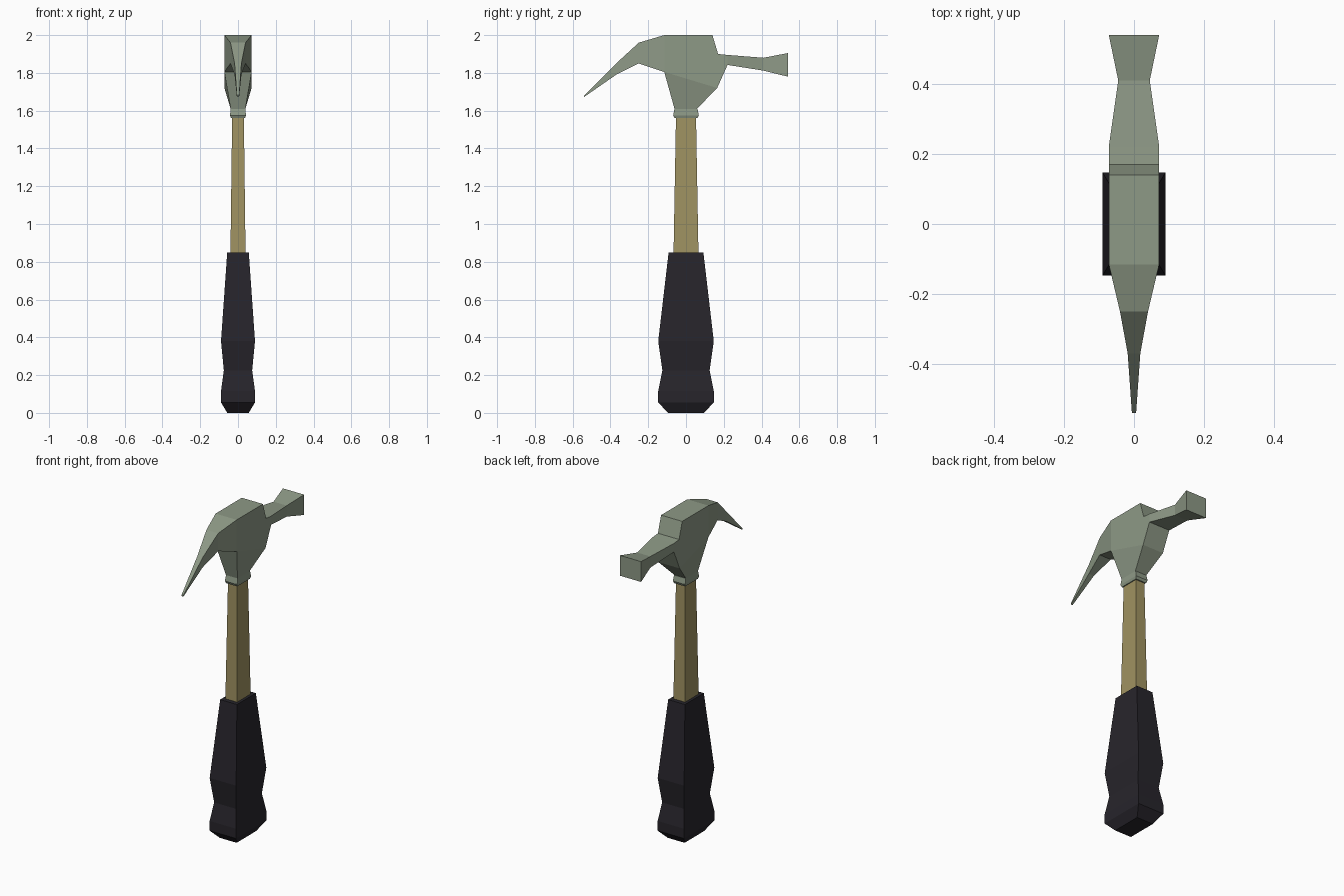
import bpy

if "Cube" in bpy.data.objects:
    bpy.data.objects.remove(bpy.data.objects["Cube"])


def material(name, rgb):
    m = bpy.data.materials.new(name)
    m.diffuse_color = (*rgb, 1)
    m.use_nodes = True
    m.node_tree.nodes["Principled BSDF"].inputs["Base Color"].default_value = m.diffuse_color
    return m


def make(name, verts, faces, mat):
    me = bpy.data.meshes.new(name)
    me.from_pydata(verts, [], faces)
    me.update()
    ob = bpy.data.objects.new(name, me)
    bpy.context.collection.objects.link(ob)
    me.materials.append(mat)
    return ob


def tower(name, sections, mat):
    """Stack of rectangles given as (z, half width x, half depth y)."""
    verts = [(sx * hx, sy * hy, z) for z, hx, hy in sections
             for sx, sy in ((-1, -1), (1, -1), (1, 1), (-1, 1))]
    top = 4 * (len(sections) - 1)
    faces = [(3, 2, 1, 0), (top, top + 1, top + 2, top + 3)]
    for r in range(0, top, 4):
        for i in range(4):
            j = (i + 1) % 4
            faces.append((r + i, r + j, r + j + 4, r + i + 4))
    return make(name, verts, faces, mat)


steel = material("steel", (0.27, 0.32, 0.24))
wood = material("wood", (0.35, 0.29, 0.12))
rubber = material("rubber", (0.02, 0.018, 0.024))

# Handle: rubber grip, wooden shaft and the collar under the head
tower("grip", [(0, .057, .095), (.055, .09, .147), (.115, .09, .147),
               (.225, .075, .125), (.38, .09, .147), (.85, .057, .092)], rubber)
tower("shaft", [(.84, .04, .066), (1.57, .031, .053)], wood)
tower("collar", [(1.56, .037, .061), (1.575, .042, .068), (1.61, .039, .061)], steel)

# Head: side outline as (y, z, half width), running round from the claw tip
outline = [(-.54, 1.68, .006), (-.37, 1.85, .018), (-.25, 1.96, .04), (-.115, 2, .072),
           (.14, 2, .072), (.17, 1.90, .072), (.22, 1.895, .072), (.41, 1.88, .045),
           (.54, 1.905, .072), (.54, 1.78, .072), (.41, 1.812, .045), (.22, 1.842, .072),
           (.165, 1.72, .072), (.058, 1.61, .039), (-.061, 1.61, .039),
           (-.115, 1.805, .072), (-.25, 1.85, .04), (-.37, 1.79, .018), (-.54, 1.672, .006)]
n = len(outline)
verts = [(s * h, y, z) for s in (1, -1) for y, z, h in outline]

# Side panels: claw, cheek, underside of cheek, neck and striking face
panels = [(0, 1, 17, 18), (1, 2, 16, 17), (2, 3, 15, 16),
          (3, 4, 5, 6, 11, 12, 15), (15, 12, 13, 14),
          (6, 7, 10, 11), (7, 8, 9, 10)]
faces = [tuple(reversed(p)) for p in panels]
faces += [tuple(i + n for i in p) for p in panels]
faces += [(i, (i + 1) % n, (i + 1) % n + n, i + n) for i in range(n)]
make("claw_head", verts, faces, steel)
